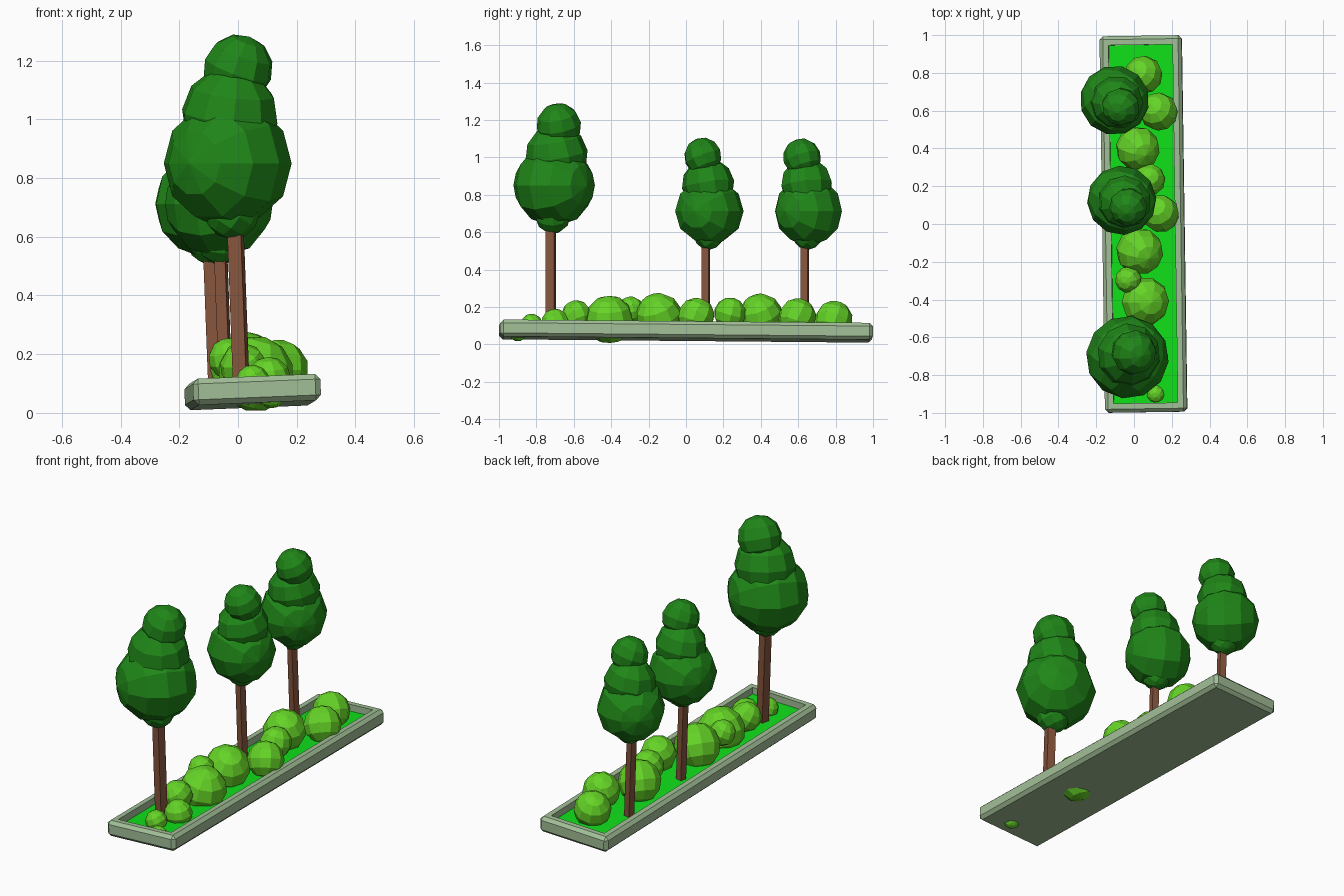
import bpy, bmesh, math, random
from mathutils import Vector, Matrix, Euler

if "Cube" in bpy.data.objects:
    bpy.data.objects.remove(bpy.data.objects["Cube"])

random.seed(4)
TILT = Euler((-0.009, -0.04, 0.015))   # the whole planter leans slightly


def material(name, rgb):
    m = bpy.data.materials.new(name)
    m.diffuse_color = (*rgb, 1)
    m.use_nodes = True
    m.node_tree.nodes["Principled BSDF"].inputs["Base Color"].default_value = m.diffuse_color
    return m


STONE = material("pale_stone", (0.36, 0.52, 0.31))
GRASS = material("grass", (0.005, 0.75, 0.01))
BUSH = material("bush_green", (0.13, 0.66, 0.02))
LEAF = material("leaf_green", (0.014, 0.24, 0.009))
BARK = material("bark", (0.24, 0.09, 0.045))


def add_object(name, bm, mat):
    bmesh.ops.recalc_face_normals(bm, faces=bm.faces)
    me = bpy.data.meshes.new(name)
    bm.to_mesh(me)
    bm.free()
    me.materials.append(mat)
    ob = bpy.data.objects.new(name, me)
    bpy.context.collection.objects.link(ob)
    return ob


def add_blob(bm, centre, radius, rotation):
    m = Matrix.Translation(centre) @ rotation.to_matrix().to_4x4()
    bmesh.ops.create_uvsphere(bm, u_segments=10, v_segments=6, radius=radius * 1.02, matrix=m)


# planter: chamfered slab with a recessed top
W, L, H = 0.435, 1.993, 0.09
bm = bmesh.new()
bmesh.ops.create_cube(bm, size=1, matrix=Matrix.Diagonal((W, L, H, 1)))
bmesh.ops.bevel(bm, geom=list(bm.edges), offset=0.018, segments=1, affect='EDGES')
top = max(bm.faces, key=lambda f: f.calc_center_median().z)
bmesh.ops.inset_region(bm, faces=[top], thickness=0.03, use_even_offset=True)
well = bmesh.ops.extrude_discrete_faces(bm, faces=[top])["faces"][0]
bmesh.ops.translate(bm, verts=well.verts, vec=(0, 0, -0.045))
planter = add_object("planter", bm, STONE)

# grass bed just above the recess floor
bm = bmesh.new()
bmesh.ops.create_grid(bm, x_segments=1, y_segments=1, size=0.5,
                      matrix=Matrix.Translation((0, 0, 0.006)) @ Matrix.Diagonal((W - 0.097, L - 0.097, 1, 1)))
bed = add_object("grass_bed", bm, GRASS)
for ob in (planter, bed):
    ob.location = (0.05, 0, 0.071)
    ob.rotation_euler = TILT

# bushes: x, y, z, radius
bushes = [
    (0.05, 0.79, 0.132, 0.10), (0.13, 0.595, 0.145, 0.10), (0.02, 0.40, 0.155, 0.115),
    (0.08, 0.235, 0.165, 0.085), (0.14, 0.055, 0.15, 0.098), (0.03, -0.145, 0.15, 0.123),
    (-0.03, -0.295, 0.185, 0.07), (0.06, -0.41, 0.133, 0.127), (0.02, -0.585, 0.155, 0.08),
    (0.105, -0.70, 0.115, 0.075), (0.05, -0.825, 0.105, 0.058), (0.115, -0.90, 0.067, 0.05),
]
for i, (x, y, z, r) in enumerate(bushes):
    bm = bmesh.new()
    add_blob(bm, (x, y, z), r, Euler([random.uniform(-0.5, 0.5) for _ in range(3)]))
    add_object(f"bush_{i + 1}", bm, BUSH)


def tree(n, foot, head, width, axis_angle, blobs):
    # leaning square trunk
    foot, head = Vector(foot), Vector(head)
    bm = bmesh.new()
    bmesh.ops.create_cube(bm, size=1, matrix=Matrix.Rotation(-0.23, 4, 'Z')
                          @ Matrix.Diagonal((width, width, 1, 1)))
    for v in bm.verts:
        base = head if v.co.z > 0 else foot
        v.co = Vector((v.co.x, v.co.y, 0)) + base
    add_object(f"trunk_{n}", bm, BARK)
    # stacked foliage blobs, the largest with its pole lying sideways
    bm = bmesh.new()
    for i, (x, y, z, r) in enumerate(blobs):
        rot = (Euler((0, math.pi / 2, axis_angle)) if i == 0
               else Euler((0.15 * i, -0.12 * i, axis_angle + 0.4 * i)))
        add_blob(bm, (x, y, z), r, rot)
    add_object(f"foliage_{n}", bm, LEAF)


tree(1, (0.012, -0.722, 0.07), (-0.01, -0.722, 0.66), 0.047, 0.93,
     [(-0.035, -0.705, 0.85, 0.215), (-0.028, -0.692, 1.01, 0.165),
      (0.0, -0.68, 1.17, 0.118), (-0.02, -0.712, 0.685, 0.092)])
tree(2, (-0.042, 0.106, 0.07), (-0.06, 0.106, 0.57), 0.038, -0.45,
     [(-0.065, 0.125, 0.712, 0.18), (-0.05, 0.118, 0.855, 0.138),
      (-0.03, 0.09, 1.004, 0.10), (-0.06, 0.12, 0.585, 0.078)])
tree(3, (-0.078, 0.636, 0.07), (-0.097, 0.636, 0.57), 0.038, -0.75,
     [(-0.103, 0.655, 0.712, 0.18), (-0.09, 0.645, 0.855, 0.138),
      (-0.07, 0.62, 1.0, 0.10), (-0.095, 0.65, 0.585, 0.078)])
